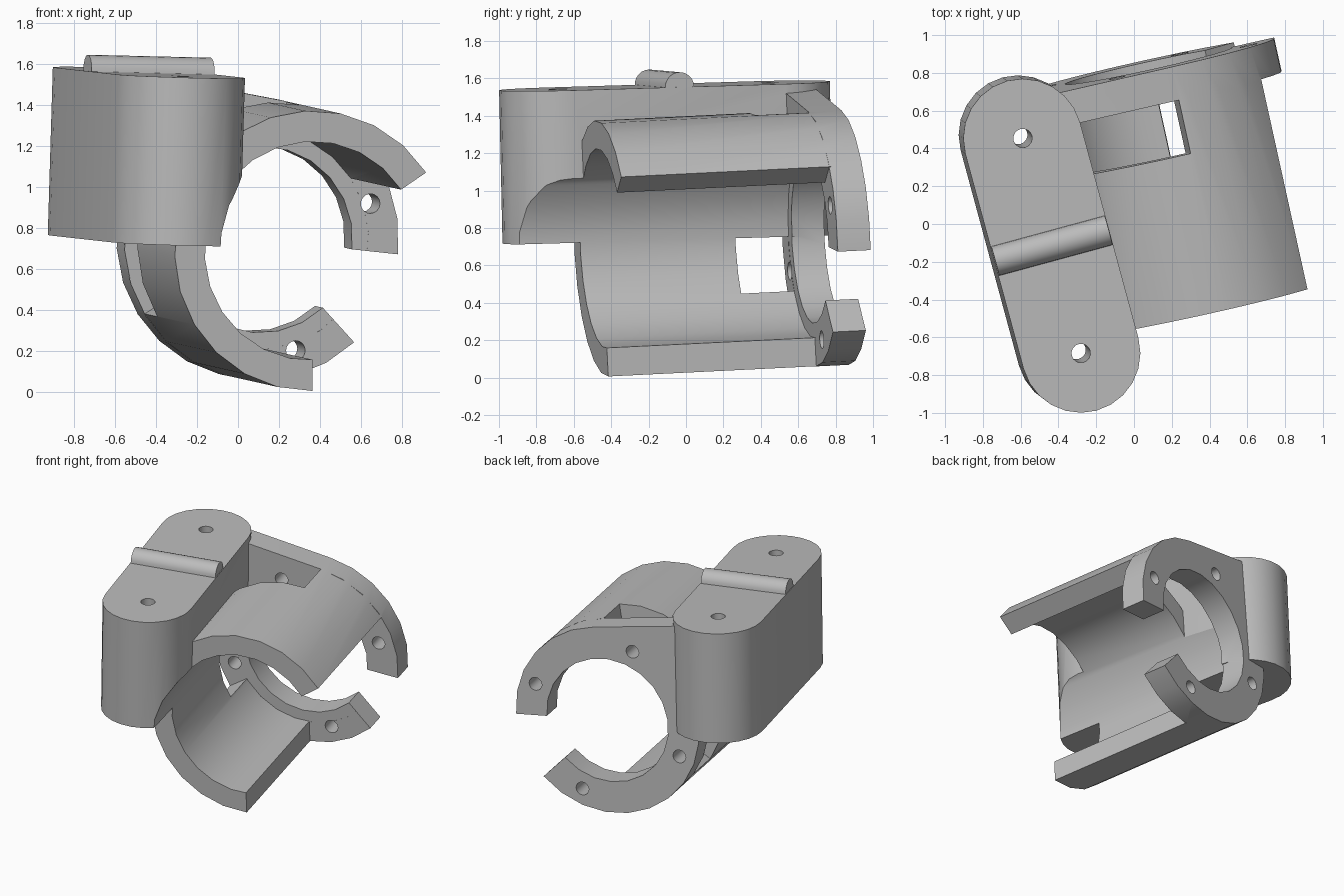
import bpy, bmesh
from math import cos, sin, radians
from mathutils import Matrix, Vector

if "Cube" in bpy.data.objects:
    bpy.data.objects.remove(bpy.data.objects["Cube"])

grey = bpy.data.materials.new("plain_grey")
grey.use_nodes = True
COLOUR = (0.5, 0.5, 0.5, 1)
grey.diffuse_color = COLOUR
grey.node_tree.nodes["Principled BSDF"].inputs["Base Color"].default_value = COLOUR


def frame(x, y, z, origin):
    m = Matrix((x, y, z)).transposed().to_4x4()
    m.translation = origin
    return m


def arc(r, a0, a1, n, cx=0, cy=0):
    step = (a1 - a0) / n
    return [(cx + r * cos(radians(a0 + step * i)), cy + r * sin(radians(a0 + step * i)))
            for i in range(n + 1)]


def circle(r, n=24, cx=0, cy=0, phase=0):
    return arc(r, phase, phase + 360, n, cx, cy)[:-1]


def sector(r0, r1, a0, a1, n):
    return arc(r1, a0, a1, n) + arc(r0, a1, a0, n)


def prism(name, points, fr, lo, hi):
    """Extrude a flat profile along the frame's third axis."""
    bm = bmesh.new()
    base = [bm.verts.new(fr @ Vector((x, y, lo))) for x, y in points]
    top = [bm.verts.new(fr @ Vector((x, y, hi))) for x, y in points]
    n = len(points)
    bm.faces.new(base)
    bm.faces.new(top[::-1])
    for i in range(n):
        j = (i + 1) % n
        bm.faces.new((base[j], base[i], top[i], top[j]))
    bmesh.ops.recalc_face_normals(bm, faces=bm.faces)
    mesh = bpy.data.meshes.new(name)
    bm.to_mesh(mesh)
    bm.free()
    mesh.materials.append(grey)
    ob = bpy.data.objects.new(name, mesh)
    bpy.context.collection.objects.link(ob)
    return ob


def combine(target, tool, operation):
    mod = target.modifiers.new("combine", "BOOLEAN")
    mod.operation, mod.solver, mod.object = operation, "EXACT", tool
    bpy.context.view_layer.objects.active = target
    bpy.ops.object.modifier_apply(modifier=mod.name)
    bpy.data.objects.remove(tool)


# Frame of the tube: profile in x/z, length runs to the back
along = Vector((-0.215, 0.976, 0.048)).normalized()
side = Vector((0.977, 0.215, 0)).normalized()
tube = frame(side, side.cross(along), along, (0.36, -0.45, 0.69))

# Frame of the rounded block, slightly leaning
up = Vector((0.03, -0.022, 1)).normalized()
length = Vector((-0.262, 0.965, 0))
length = (length - up * length.dot(up)).normalized()
cross = length.cross(up)
block = frame(cross, length, up, (-0.435, -0.115, 1.56))
ridge_frame = frame(length, up, cross, (-0.435, -0.115, 1.56))

R, BORE, FLANGE_BORE = 0.685, 0.535, 0.455
FRONT, BACK = 1.14, 1.32

# Open sleeve with a window for reaching the screws
body = prism("tube_clamp", sector(0.5, R, 34, 271, 16), tube, 0, FRONT + 0.01)
window = prism("window_cutter", sector(0.4, 0.9, 80, 212, 12), tube, 0.85, FRONT + 0.005)
combine(body, window, "DIFFERENCE")

# Back flange, widened towards the top of the block
outline = (arc(R + 0.001, -6, 80, 6) + [(-0.55, 0.8)] + arc(R + 0.001, 170, 313, 10)
           + arc(FLANGE_BORE, 313, -6, 20))
combine(body, prism("flange", outline, tube, FRONT, BACK), "UNION")

# Rounded block and the ridge across its top
HALF, RADIUS = 0.59, 0.315
stadium = arc(RADIUS, 0, 180, 12, 0, HALF) + arc(RADIUS, 180, 360, 12, 0, -HALF)
combine(body, prism("block", stadium, block, -0.82, 0), "UNION")
combine(body, prism("ridge", circle(0.08), ridge_frame, -0.311, 0.311), "UNION")

# Main bore through sleeve and block
bore = prism("bore_cutter", circle(BORE, phase=34), tube, -1, FRONT + 0.001)
combine(body, bore, "DIFFERENCE")

# Four screw holes in the flange
for a in (18, 108, 198, 288):
    x, y = 0.57 * cos(radians(a)), 0.57 * sin(radians(a))
    hole = prism("screw_cutter", circle(0.048, 16, x, y), tube, FRONT - 0.05, BACK + 0.1)
    combine(body, hole, "DIFFERENCE")

# Two bolt holes down through the block
for y in (-HALF, HALF):
    hole = prism("bolt_cutter", circle(0.05, 16, 0, y), block, -1, 0.1)
    combine(body, hole, "DIFFERENCE")

bpy.ops.object.select_all(action="DESELECT")
body.select_set(True)
bpy.context.view_layer.objects.active = body
bpy.ops.object.shade_smooth_by_angle(angle=radians(30))
